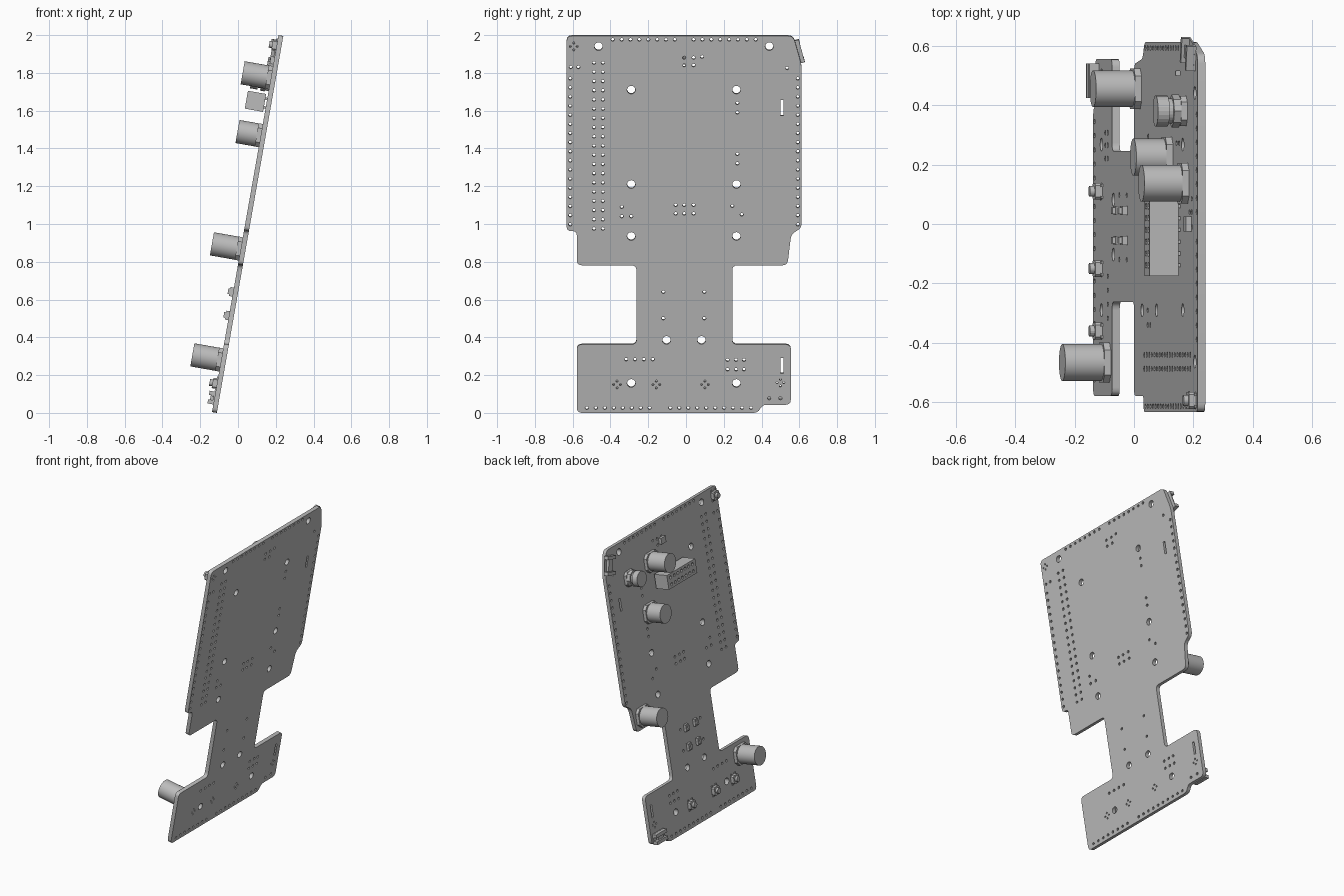
import bpy, bmesh, math
from mathutils import Matrix, Vector

cube = bpy.data.objects.get("Cube")
if cube:
    bpy.data.objects.remove(cube, do_unlink=True)

TILT = math.radians(10)
S, C = math.sin(TILT), math.cos(TILT)
T = 0.026                      # board thickness
# Board frame: local x = width, local y = up the board, local +z = bare side
FRAME = Matrix(((0, S, C, -0.112), (1, 0, 0, 0), (0, C, -S, 0), (0, 0, 0, 1)))

grey = bpy.data.materials.new("plain_grey")
grey.use_nodes = True
colour = (0.5, 0.5, 0.5, 1)
grey.diffuse_color = colour
grey.node_tree.nodes["Principled BSDF"].inputs["Base Color"].default_value = colour


def place(name, bm, smooth=False):
    bmesh.ops.remove_doubles(bm, verts=bm.verts, dist=1e-5)
    bmesh.ops.recalc_face_normals(bm, faces=bm.faces)
    mesh = bpy.data.meshes.new(name)
    bm.to_mesh(mesh)
    bm.free()
    mesh.materials.clear()
    mesh.materials.append(grey)
    ob = bpy.data.objects.new(name, mesh)
    bpy.context.collection.objects.link(ob)
    ob.matrix_world = FRAME
    if smooth:
        bpy.ops.object.select_all(action='DESELECT')
        ob.select_set(True)
        bpy.context.view_layer.objects.active = ob
        bpy.ops.object.shade_smooth_by_angle(angle=math.radians(35))
    return ob


def plate(name, loops, top, bottom):
    """Flat plate from an outer loop and hole loops, between two local heights."""
    curve = bpy.data.curves.new(name, 'CURVE')
    curve.dimensions = '2D'
    curve.fill_mode = 'BOTH'
    curve.extrude = (top - bottom) / 2
    for loop in loops:
        spline = curve.splines.new('POLY')
        spline.points.add(len(loop) - 1)
        for point, (x, y) in zip(spline.points, loop):
            point.co = (x, y, 0, 1)
        spline.use_cyclic_u = True
    ob = bpy.data.objects.new(name, curve)
    bpy.context.collection.objects.link(ob)
    mesh = bpy.data.meshes.new_from_object(
        ob.evaluated_get(bpy.context.evaluated_depsgraph_get()))
    bpy.data.objects.remove(ob, do_unlink=True)
    bm = bmesh.new()
    bm.from_mesh(mesh)
    bmesh.ops.translate(bm, verts=bm.verts, vec=(0, 0, (top + bottom) / 2))
    return place(name, bm, True)


def ring(y, v, r, n=8):
    return [(y + r * math.cos(math.tau * i / n), v + r * math.sin(math.tau * i / n))
            for i in range(n)]


def rounded(points, r, steps=4):
    out = []
    for i, p in enumerate(points):
        p, a, b = Vector(p), Vector(points[i - 1]), Vector(points[(i + 1) % len(points)])
        k = min(r, (a - p).length * 0.45, (b - p).length * 0.45)
        a, b = p + (a - p).normalized() * k, p + (b - p).normalized() * k
        for j in range(steps + 1):
            t = j / steps
            out.append(tuple(a * (1 - t) ** 2 + p * 2 * t * (1 - t) + b * t * t))
    return out


def add_box(bm, y, v, w, h, d0, d1, turn=0, chamfer=0):
    """Box rising from depth d0 to d1 above the component side."""
    m = (Matrix.Translation((y, v, -T - (d0 + d1) / 2)) @ Matrix.Rotation(turn, 4, 'Z')
         @ Matrix.Diagonal((w, h, d1 - d0, 1)))
    verts = bmesh.ops.create_cube(bm, size=1, matrix=m)["verts"]
    if chamfer:
        edges = {e for p in verts for e in p.link_edges
                 if abs((e.verts[0].co - e.verts[1].co).z) > 1e-4}
        bmesh.ops.bevel(bm, geom=list(edges), offset=chamfer, segments=1, affect='EDGES')


def add_disc(bm, y, v, r, d0, d1, n=32):
    bmesh.ops.create_cone(bm, cap_ends=True, segments=n, radius1=r, radius2=r, depth=d1 - d0,
                          matrix=Matrix.Translation((y, v, -T - (d0 + d1) / 2)))


# Board outline, given as width and height
outline = [(-.632, 2), (-.632, .965), (-.578, .965), (-.578, .783), (-.262, .783),
           (-.262, .363), (-.578, .363), (-.578, 0), (.38, 0), (.405, .043),
           (.555, .043), (.555, .363), (.245, .363), (.245, .783), (.537, .783),
           (.557, .95), (.612, .98), (.612, 1.845), (.568, 2)]
loops = [rounded([(y, z * 2.026 / 2) for y, z in outline], 0.028)]

# Mounting holes
big = [(y, z) for y in (-.29, .267) for z in (1.71, 1.21, .935, .157)]
big += [(-.463, 1.94), (.441, 1.94), (-.103, .385), (.082, .385)]
loops += [ring(y, z / C, .022, 16) for y, z in big]

# Pin holes: rows along the edges, headers and part footprints
pins = [(y, 1.77 - .0483 * i) for y in (-.613, .592) for i in range(17)]
pins += [(y, 1.853 - .0488 * i) for y in (-.487, -.44) for i in range(19)]
pins += [(y0 + .047 * i, 1.976) for y0 in (-.388, .04) for i in range(8)]
pins += [(y0 + .0475 * i, .026) for y0 in (-.525, -.083) for i in range(10 if y0 > -.2 else 8)]
pins += [(y, z) for y in (-.055, -.01, .04) for z in (1.1, 1.055)]
pins += [(y, z) for y in (.22, .265, .307) for z in (.28, .23)]
pins += [(y, z) for y in (-.12, .097) for z in (.64, .5)]
pins += [(y, z) for y in (-.01, .04) for z in (1.88, 1.84)]
pins += [(-.317 + .047 * i, .283) for i in range(4)]
pins += [(.272, z) for z in (1.64, 1.59, 1.37, 1.32)]
pins += [(.085, 1.885), (-.61, 1.83), (-.57, 1.83), (.535, 1.825), (-.34, 1.09), (-.34, 1.04),
         (-.29, 1.04), (.245, 1.095), (.295, 1.05), (.44, .077), (.5, .077)]
loops += [ring(y, z / C, .009) for y, z in pins]
for y, z in ((-.594, 1.94), (-.365, .15), (-.157, .15), (.1, .15), (.5, .16)):
    loops += [ring(y + a, z / C + b, .006, 6)
              for a, b in ((.018, 0), (-.018, 0), (0, .018), (0, -.018))]
for z in (1.615, .25):
    loops.append([(.507 + a * .008, z / C + b * .042)
                  for a, b in ((-1, -1), (1, -1), (1, 1), (-1, 1))])
plate("board", loops, 0, -T)

# Four large knobs on chamfered bases
for name, y, v, depth in (("upper_knob", .137, 1.797, .152), ("middle_knob", .225, 1.486, .125),
                          ("side_knob", .455, .877, .155), ("lower_knob", -.466, .28, .155)):
    bm = bmesh.new()
    add_box(bm, y, v, .135, .125, 0, .022, chamfer=.025)
    add_disc(bm, y, v, .062, .022, depth, 48)
    place(name, bm, True)

# Stepped round trimmer
bm = bmesh.new()
add_box(bm, .38, 1.775, .1, .1, 0, .02, chamfer=.02)
for r, d0, d1, n in ((.055, .02, .045, 8), (.042, .045, .06, 24), (.052, .06, .1, 24)):
    add_disc(bm, .38, 1.775, r, d0, d1, n)
place("trimmer", bm)

# Long header socket with two rows of openings
y0, y1, v0, v1 = -.175, .135, 1.612, 1.708
sockets = [ring(y0 + .036 + .0397 * i, v, .011, 8) for i in range(7) for v in (1.637, 1.683)]
plate("header_front", [[(y0, v0), (y1, v0), (y1, v1), (y0, v1)]] + sockets, -T - .07, -T - .108)
bm = bmesh.new()
add_box(bm, (y0 + y1) / 2, (v0 + v1) / 2, y1 - y0, v1 - v0, .01, .07)
for i in range(7):
    for v in (1.637, 1.683):
        add_box(bm, y0 + .036 + .0397 * i, v, .012, .012, 0, .01)
place("header_body", bm)

# Small push buttons
for i, (y, z) in enumerate(((.11, .15), (-.15, .15), (-.36, .15), (-.594, 1.94))):
    bm = bmesh.new()
    add_box(bm, y, z / C, .056, .056, 0, .024, chamfer=.008)
    add_disc(bm, y, z / C, .018, .024, .04, 16)
    for a in (-.02, .02):
        add_box(bm, y + a, z / C, .01, .075, 0, .006)
    place(f"button_{i + 1}", bm)

# Small surface chips
bm = bmesh.new()
for y in (-.055, .045):
    for z in (.635, .51):
        add_box(bm, y, z / C, .03, .048, 0, .018)
        add_box(bm, y, z / C, .022, .03, .018, .028)
add_box(bm, 0, 1.86 / C, .05, .04, 0, .02)
place("surface_chips", bm)

# Edge connectors
for name, y, v, w, h, turn in (("upper_connector", .572, 1.93, .085, .125, math.radians(15)),
                               ("lower_connector", .482, .075, .115, .07, 0)):
    bm = bmesh.new()
    add_box(bm, y, v, w, h, 0, .006, turn)
    offset = Matrix.Rotation(turn, 2)
    for k in (-1, 1):
        side = offset @ Vector((0, k * (h / 2 - .012)))
        add_box(bm, y + side.x, v + side.y, w, .022, .006, .032, turn)
    add_box(bm, y, v, w * .5, h - .05, .006, .022, turn)
    place(name, bm)
